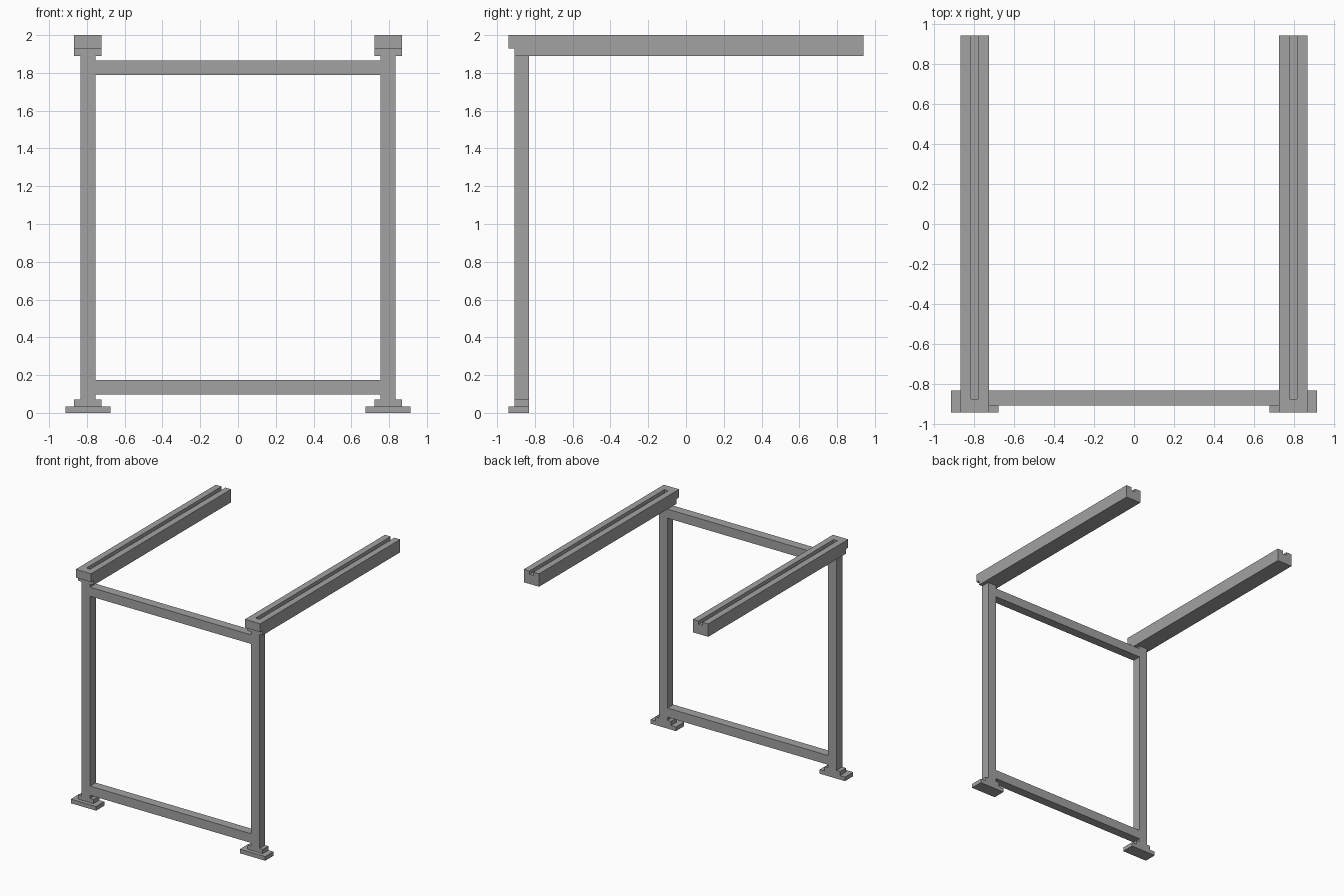
import bpy, bmesh

if "Cube" in bpy.data.objects:
    bpy.data.objects.remove(bpy.data.objects["Cube"])

grey = bpy.data.materials.new("steel_grey")
grey.diffuse_color = (0.36, 0.36, 0.36, 1)
grey.use_nodes = True
grey.node_tree.nodes["Principled BSDF"].inputs["Base Color"].default_value = grey.diffuse_color


def prism(name, profile, x0, x1):
    """Extrude a closed (y, z) profile along x from x0 to x1."""
    bm = bmesh.new()
    face = bm.faces.new([bm.verts.new((x0, y, z)) for y, z in profile])
    ext = bmesh.ops.extrude_face_region(bm, geom=[face])
    verts = [g for g in ext["geom"] if isinstance(g, bmesh.types.BMVert)]
    bmesh.ops.translate(bm, verts=verts, vec=(x1 - x0, 0, 0))
    bmesh.ops.recalc_face_normals(bm, faces=bm.faces)
    mesh = bpy.data.meshes.new(name)
    bm.to_mesh(mesh)
    bm.free()
    mesh.materials.append(grey)
    obj = bpy.data.objects.new(name, mesh)
    bpy.context.scene.collection.objects.link(obj)
    return obj


def box(name, x0, x1, y0, y1, z0, z1):
    return prism(name, [(y0, z0), (y1, z0), (y1, z1), (y0, z1)], x0, x1)


BACK, FRONT = -0.83, -0.907   # depth range of the upright frame
for side, sx in (("left", -1), ("right", 1)):
    c = 0.795 * sx
    # Stepped foot
    box(side + "_foot_plate", c - 0.119, c + 0.119, -0.94, BACK, 0, 0.035)
    box(side + "_foot_step", c - 0.072, c + 0.072, FRONT, BACK, 0.035, 0.07)
    # Upright post
    box(side + "_post", c - 0.04, c + 0.04, FRONT, BACK, 0.07, 1.89)
    # Top rail: front lip, and a slot that runs out at the back end
    rail = prism(side + "_rail", [(-0.94, 2.0), (-0.94, 1.93), (FRONT, 1.93),
                                  (FRONT, 1.89), (0.94, 1.89), (0.94, 2.0)],
                 c - 0.072, c + 0.072)
    cutter = box(side + "_slot_cutter", c - 0.018, c + 0.018,
                 -0.873, 1.1, 1.972, 2.1)
    cutter.hide_render = True
    cutter.hide_viewport = True
    cut = rail.modifiers.new("slot", "BOOLEAN")
    cut.operation = "DIFFERENCE"
    cut.solver = "EXACT"
    cut.object = cutter

# Crossbars between the posts
box("lower_crossbar", -0.755, 0.755, FRONT, BACK, 0.097, 0.175)
box("upper_crossbar", -0.755, 0.755, FRONT, BACK, 1.788, 1.865)
